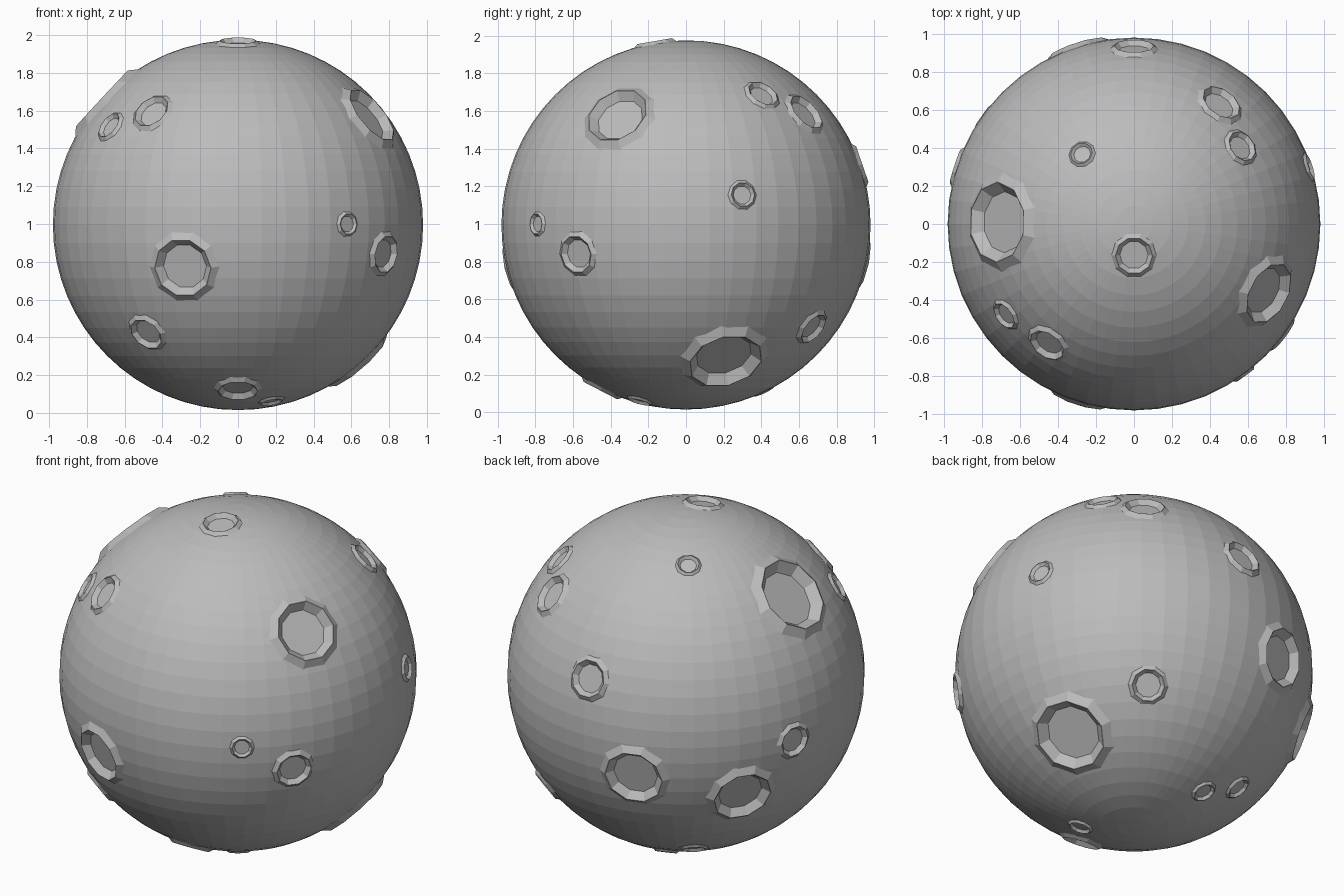
import bpy, bmesh, math
from mathutils import Vector, Matrix

default = bpy.data.objects.get("Cube")
if default:
    bpy.data.objects.remove(default, do_unlink=True)

RADIUS = 0.98
CENTRE = Vector((0, 0, 0.995))
SIDES = 10

# Crater direction from the centre (x, y, z) and crest radius
CRATERS = [
    # front
    (-.29, -.91, -.225, .157), (-.48, -.63, -.57, .095), (0, -.45, -.87, .105),
    (.18, -.25, -.945, .06), (-.46, -.64, .605, .1), (-.68, -.48, .525, .075),
    (.70, -.36, .575, .17), (.58, -.79, .005, .055), (.78, -.58, -.155, .1),
    # left side
    (.57, .41, .7, .085), (.46, .64, .6, .11), (.92, .30, .16, .065),
    (.63, .21, -.72, .2), (.46, .67, -.545, .09),
    # top
    (-.72, .01, .67, .212), (-.275, .37, .87, .06), (0, -.165, .965, .098),
    # back and right side
    (0, .93, .32, .105), (-.29, .91, -.2, .165), (-.75, .535, -.337, .165),
    (-.93, .30, -.047, .09), (-.155, .41, -.876, .06), (-.366, .448, -.79, .065),
]

grey = bpy.data.materials.new("moon grey")
grey.use_nodes = True
grey.diffuse_color = (0.5, 0.5, 0.5, 1)
grey.node_tree.nodes["Principled BSDF"].inputs["Base Color"].default_value = (0.5, 0.5, 0.5, 1)


def make_object(name, bm):
    mesh = bpy.data.meshes.new(name)
    bmesh.ops.recalc_face_normals(bm, faces=bm.faces)
    bm.to_mesh(mesh)
    bm.free()
    mesh.materials.append(grey)
    obj = bpy.data.objects.new(name, mesh)
    bpy.context.collection.objects.link(obj)
    return obj


def add_lathe(bm, profile, matrix):
    """Closed solid from (radius, height) rings, capped at both ends."""
    rings = []
    for r, h in profile:
        ring = []
        for i in range(SIDES):
            a = math.tau * i / SIDES
            ring.append(bm.verts.new(matrix @ Vector((r * math.cos(a), r * math.sin(a), h))))
        rings.append(ring)
    for low, high in zip(rings, rings[1:]):
        for i in range(SIDES):
            j = (i + 1) % SIDES
            bm.faces.new((low[i], low[j], high[j], high[i]))
    bm.faces.new(rings[0][::-1])
    bm.faces.new(rings[-1])


# Round body
body_bm = bmesh.new()
bmesh.ops.create_uvsphere(body_bm, u_segments=48, v_segments=32, radius=RADIUS,
                          matrix=Matrix.Translation(CENTRE))
moon = make_object("moon_body", body_bm)

# Raised rims and sunken bowls
rim_bm, bowl_bm = bmesh.new(), bmesh.new()
for x, y, z, r in CRATERS:
    turn = Vector((x, y, z)).to_track_quat('Z', 'Y').to_matrix().to_4x4()
    place = Matrix.Translation(CENTRE) @ turn
    crest = math.sqrt((RADIUS + 0.005 + 0.1 * r) ** 2 - r * r)
    foot_r = 1.25 * r
    foot = math.sqrt(RADIUS ** 2 - foot_r ** 2) - 0.003
    depth = 0.25 * r
    add_lathe(rim_bm, [(foot_r, foot - 0.06), (foot_r, foot), (r, crest)], place)
    add_lathe(bowl_bm, [(0.76 * r, crest - depth), (0.99 * r, crest),
                        (1.22 * r, crest + depth)], place)

rims = make_object("crater_rims", rim_bm)
bowls = make_object("crater_bowls", bowl_bm)
bpy.context.view_layer.objects.active = moon
for tool, operation in ((rims, 'UNION'), (bowls, 'DIFFERENCE')):
    tool.hide_render = True
    mod = moon.modifiers.new(tool.name, 'BOOLEAN')
    mod.operation = operation
    mod.solver = 'EXACT'
    mod.object = tool
    bpy.ops.object.modifier_apply(modifier=mod.name)
    bpy.data.objects.remove(tool, do_unlink=True)
